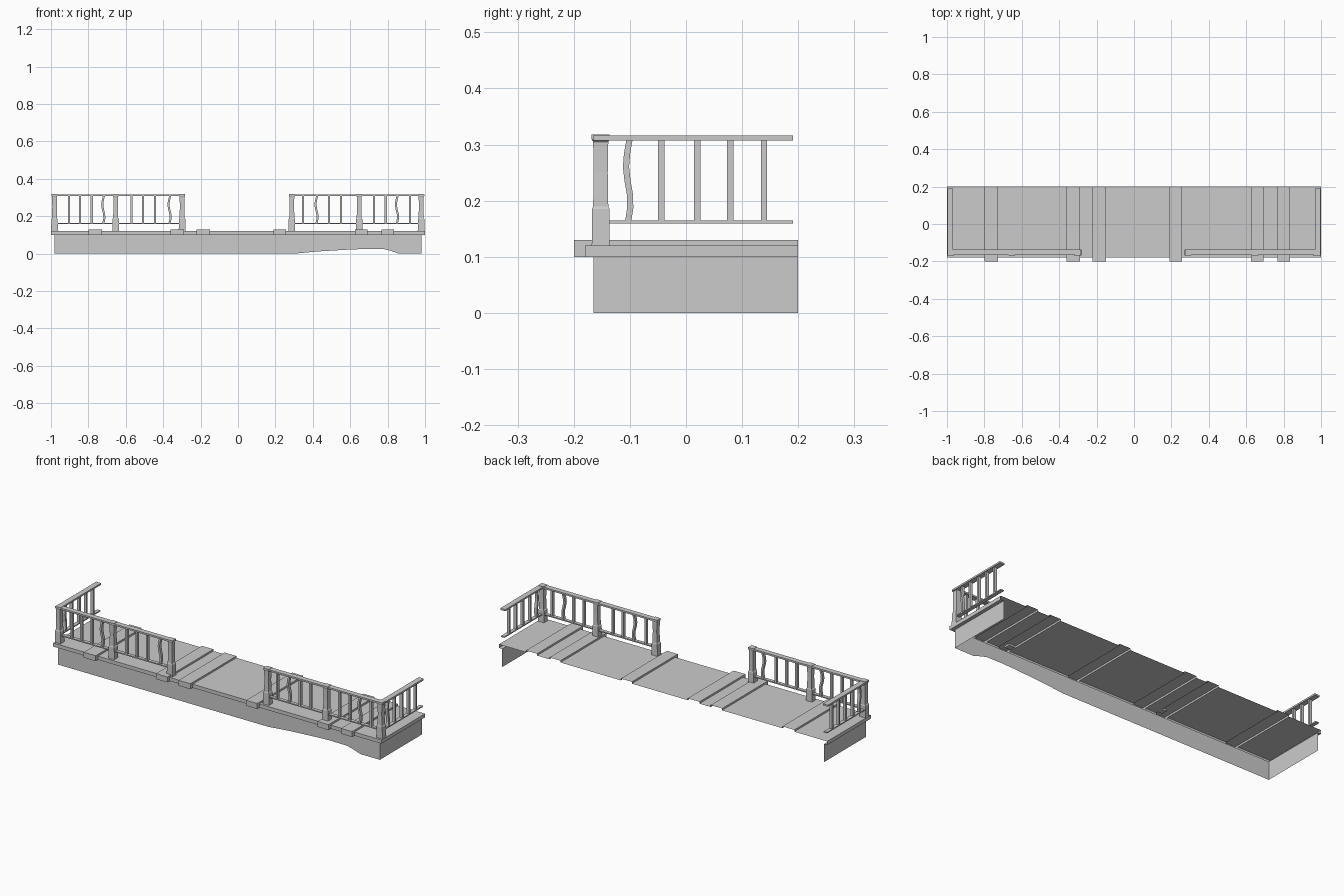
import bpy, bmesh, math

if "Cube" in bpy.data.objects:
    bpy.data.objects.remove(bpy.data.objects["Cube"])


def make(name, verts, faces):
    me = bpy.data.meshes.new(name)
    me.from_pydata(verts, [], faces)
    bm = bmesh.new()
    bm.from_mesh(me)
    bmesh.ops.remove_doubles(bm, verts=bm.verts, dist=1e-5)
    bmesh.ops.recalc_face_normals(bm, faces=bm.faces)
    bm.to_mesh(me)
    bm.free()
    ob = bpy.data.objects.new(name, me)
    bpy.context.collection.objects.link(ob)
    return ob


def column(name, rings):
    """Square column from rings of (cx, cy, z, half_x, half_y)."""
    v, f = [], []
    for cx, cy, z, hx, hy in rings:
        v += [(cx - hx, cy - hy, z), (cx + hx, cy - hy, z),
              (cx + hx, cy + hy, z), (cx - hx, cy + hy, z)]
    for r in range(len(rings) - 1):
        for i in range(4):
            a, b = r * 4 + i, r * 4 + (i + 1) % 4
            f.append((a, b, b + 4, a + 4))
    n = len(v)
    f += [(3, 2, 1, 0), (n - 4, n - 3, n - 2, n - 1)]
    return make(name, v, f)


def box(name, x0, x1, y0, y1, z0, z1):
    cx, cy, hx, hy = (x0 + x1) / 2, (y0 + y1) / 2, (x1 - x0) / 2, (y1 - y0) / 2
    return column(name, [(cx, cy, z0, hx, hy), (cx, cy, z1, hx, hy)])


# Skirt: thin sheet around front and ends, open at the back and underneath
FRONT, END, BACK = -0.165, 0.98, 0.2
bottom = [(-END, 0), (0.3, 0), (0.43, 0.012), (0.6, 0.022), (0.68, 0.025),
          (0.78, 0.024), (0.82, 0.014), (0.86, 0), (END, 0)]
path = [(-END, BACK, 0)] + [(x, FRONT, z) for x, z in bottom] + [(END, BACK, 0)]
v, f = [], []
for x, y, z in path:
    v += [(x, y, z), (x, y, 0.1)]
for i in range(len(path) - 1):
    f.append((2 * i, 2 * i + 2, 2 * i + 3, 2 * i + 1))
make("skirt", v, f)

# Deck: open sheet with a folded front lip and raised planks
planks = [(-0.80, -0.727), (-0.36, -0.29), (-0.222, -0.15),
          (0.19, 0.257), (0.625, 0.692), (0.768, 0.835)]
stations = [(-1, 0)]
for a, b in planks:
    stations += [(a, 0), (a, 1), (b, 1), (b, 0)]
stations.append((1, 0))
v, f = [], []
for x, raised in stations:
    y, z = (-0.2, 0.13) if raised else (-0.18, 0.12)
    v += [(x, BACK, z), (x, y, z), (x, y, 0.1), (x, FRONT, 0.1)]
for i in range(len(stations) - 1):
    for k in range(3):
        a = i * 4 + k
        f.append((a, a + 1, a + 5, a + 4))
# End rims and the lip under them
for s in (-1, 1):
    n = len(v)
    v += [(s, BACK, 0.12), (s, -0.18, 0.12), (s, -0.18, 0.1), (s, BACK, 0.1),
          (s, FRONT, 0.1), (s * END, FRONT, 0.1), (s * END, BACK, 0.1)]
    f += [(n, n + 1, n + 2, n + 3), (n + 3, n + 4, n + 5, n + 6)]
make("deck", v, f)

# Railing posts: square foot, chamfer, waisted shaft, cap
PY = -0.152
for x in (-0.981, -0.654, -0.299, 0.288, 0.648, 0.979):
    column("post", [(x, PY, 0.12, 0.018, 0.016), (x, PY, 0.185, 0.017, 0.0155),
                    (x, PY, 0.190, 0.0135, 0.0135), (x, PY, 0.25, 0.012, 0.0125),
                    (x, PY, 0.305, 0.013, 0.0135), (x, PY, 0.309, 0.016, 0.016),
                    (x, PY, 0.318, 0.016, 0.016)])

# Top and bottom rails, front runs then end runs
for x0, x1 in ((-0.998, -0.283), (0.272, 0.998)):
    box("front_top_rail", x0, x1, -0.166, -0.137, 0.307, 0.316)
    box("front_bottom_rail", x0 + 0.02, x1 - 0.02, -0.161, -0.142, 0.159, 0.165)
for s in (-1, 1):
    x = s * 0.983
    box("end_top_rail", x - 0.015, x + 0.015, -0.14, 0.191, 0.307, 0.316)
    box("end_bottom_rail", x - 0.01, x + 0.01, -0.14, 0.191, 0.159, 0.165)


# Balusters: straight, or gently wavy for worn ones
def baluster(x, y, along_x, wave=0.0):
    rings = []
    steps = 6 if wave else 1
    for i in range(steps + 1):
        t = i / steps
        d = wave * math.sin(t * math.tau * 1.1)
        h = (0.0055, 0.008) if along_x else (0.008, 0.0055)
        dx, dy = (d, 0) if along_x else (0, d)
        rings.append((x + dx, y + dy, 0.163 + 0.146 * t, *h))
    column("baluster", rings)


for x in (-0.904, -0.845, -0.782, -0.72, -0.57, -0.508, -0.444, -0.366,
          0.348, 0.42, 0.487, 0.55, 0.727, 0.79, 0.85, 0.92):
    baluster(x, PY, True, 0.006 if x in (-0.72, -0.366, 0.42, 0.85) else 0)
for s in (-1, 1):
    for y in (-0.103, -0.044, 0.02, 0.079, 0.139):
        baluster(s * 0.983, y, False, 0.004 if y == -0.103 else 0)
